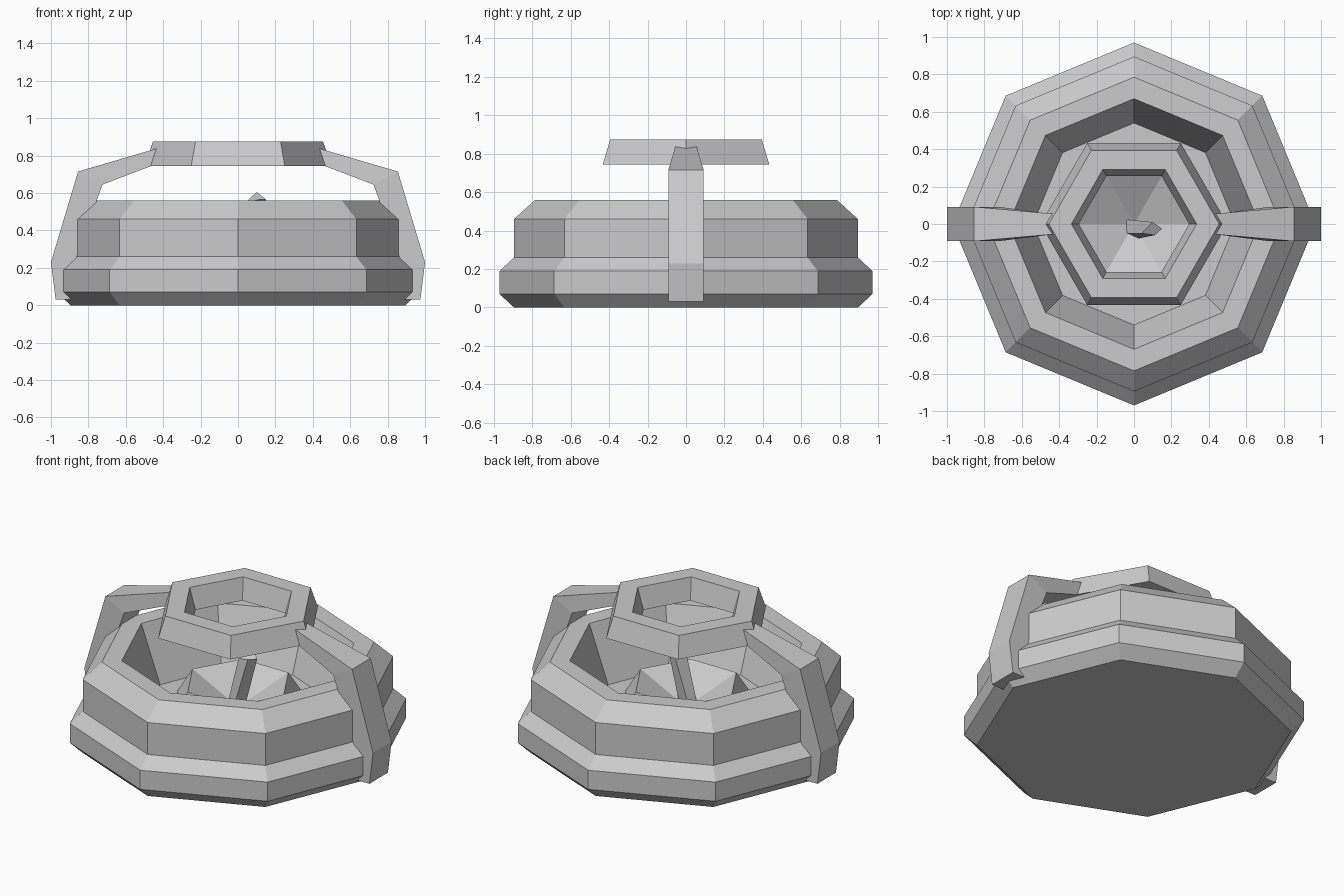
import bpy, bmesh
from math import cos, sin, tau

cube = bpy.data.objects.get("Cube")
if cube:
    bpy.data.objects.remove(cube, do_unlink=True)

grey = bpy.data.materials.new("plain grey")
grey.use_nodes = True
colour = (0.6, 0.6, 0.6, 1)
grey.diffuse_color = colour
grey.node_tree.nodes["Principled BSDF"].inputs["Base Color"].default_value = colour


def loft(name, rings, closed=False, caps=True):
    """Skin a row of equal-length point rings with flat faces."""
    bm = bmesh.new()
    rows = [[bm.verts.new(p) for p in ring] for ring in rings]
    pairs = list(zip(rows, rows[1:]))
    if closed:
        pairs.append((rows[-1], rows[0]))
    elif caps:
        bm.faces.new(rows[0])
        bm.faces.new(rows[-1])
    for a, b in pairs:
        n = len(a)
        for i in range(n):
            j = (i + 1) % n
            bm.faces.new((a[i], a[j], b[j], b[i]))
    bmesh.ops.remove_doubles(bm, verts=bm.verts, dist=0.0005)
    bmesh.ops.recalc_face_normals(bm, faces=bm.faces)
    mesh = bpy.data.meshes.new(name)
    bm.to_mesh(mesh)
    bm.free()
    mesh.materials.append(grey)
    obj = bpy.data.objects.new(name, mesh)
    bpy.context.collection.objects.link(obj)
    return obj


def turned(name, sides, profile, **options):
    """Turn a (radius, height) profile around z with a few flat sides."""
    angles = [tau * i / sides for i in range(sides)]
    rings = [[(r * cos(a), r * sin(a), z) for a in angles] for r, z in profile]
    return loft(name, rings, **options)


# Eight-sided stepped bowl with a sunken inside
turned("bowl", 8, [(0.895, 0), (0.97, 0.07), (0.97, 0.19), (0.895, 0.26),
                   (0.895, 0.46), (0.785, 0.56), (0.67, 0.56), (0.54, 0.21)])

# Six-sided burner cup with a funnel top
turned("burner_cup", 6, [(0.42, 0.205), (0.315, 0.37), (0, 0.215)], caps=False)

# Six-sided ring held above the burner
turned("top_ring", 6, [(0.5, 0.745), (0.455, 0.875), (0.335, 0.875), (0.295, 0.745)],
       closed=True)

# Leaning wick with a slanted tip
loft("wick", [
    [(-0.05, -0.05, 0.2), (0.01, -0.08, 0.2), (0.04, 0, 0.2), (-0.05, 0.025, 0.2)],
    [(0.04, -0.05, 0.55), (0.11, -0.06, 0.565), (0.15, -0.025, 0.565), (0.1, 0.01, 0.605)],
])

# Bent side arms: outer x, z, inner x, z, half width
arm = [(0.975, 0.03, 0.89, 0.03, 0.092), (1.0, 0.23, 0.87, 0.24, 0.092),
       (0.855, 0.715, 0.725, 0.645, 0.092), (0.435, 0.838, 0.455, 0.748, 0.055)]
for side, name in ((1, "left_arm"), (-1, "right_arm")):
    loft(name, [[(side * ox, -w, oz), (side * ox, w, oz),
                 (side * ix, w, iz), (side * ix, -w, iz)]
                for ox, oz, ix, iz, w in arm])
